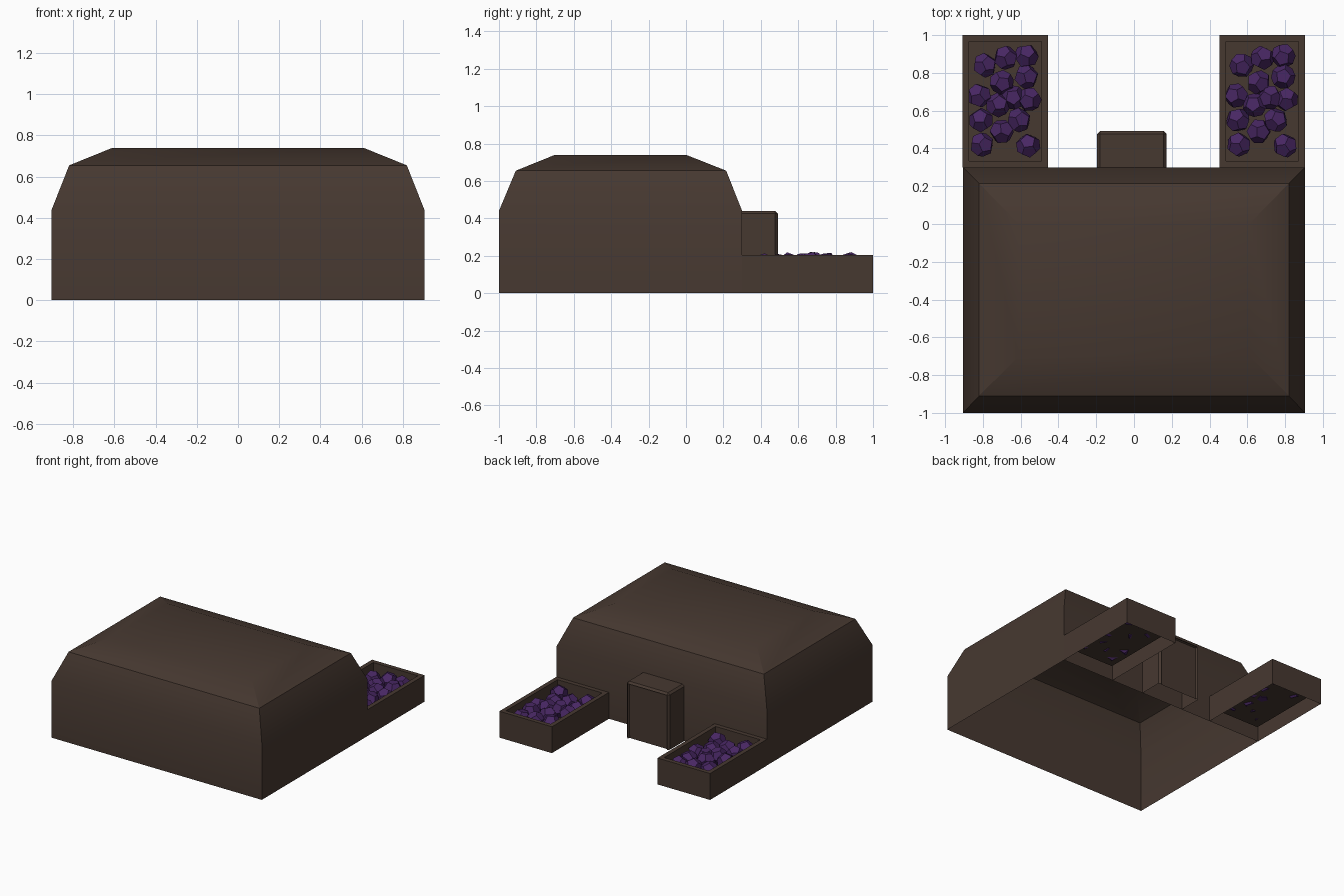
import bpy, bmesh, math, random
from mathutils import Vector, Euler

if "Cube" in bpy.data.objects:
    bpy.data.objects.remove(bpy.data.objects["Cube"])

random.seed(4)


def material(name, rgb):
    m = bpy.data.materials.new(name)
    m.diffuse_color = (*rgb, 1)
    m.use_nodes = True
    m.node_tree.nodes["Principled BSDF"].inputs["Base Color"].default_value = m.diffuse_color
    return m


BROWN = material("dark brown", (0.062, 0.040, 0.030))
PURPLE = material("deep purple", (0.065, 0.020, 0.125))


def finish(name, bm, mat, smooth=False):
    me = bpy.data.meshes.new(name)
    bm.to_mesh(me)
    bm.free()
    me.materials.append(mat)
    ob = bpy.data.objects.new(name, me)
    bpy.context.collection.objects.link(ob)
    if smooth:
        bpy.context.view_layer.objects.active = ob
        ob.select_set(True)
        bpy.ops.object.shade_smooth_by_angle(angle=math.radians(30))
        ob.select_set(False)
    return ob


def loft(name, rings, smooth=False):
    """Open-bottomed shell through rectangles (x0, x1, y0, y1, z), capped by the last."""
    bm = bmesh.new()
    loops = [[bm.verts.new(p) for p in ((a, c, z), (b, c, z), (b, d, z), (a, d, z))]
             for a, b, c, d, z in rings]
    for lo, hi in zip(loops, loops[1:]):
        for i in range(4):
            j = (i + 1) % 4
            bm.faces.new((lo[i], lo[j], hi[j], hi[i]))
    bm.faces.new(loops[-1])
    return finish(name, bm, BROWN, smooth)


# Main building: straight walls, steep shoulder, shallow roof
loft("building_shell", [
    (-0.905, 0.905, -1.0, 0.30, 0.0),
    (-0.905, 0.905, -1.0, 0.30, 0.44),
    (-0.82, 0.82, -0.91, 0.215, 0.655),
    (-0.61, 0.61, -0.70, 0.0, 0.74)], smooth=True)

# Storage bins: outer wall, rim, inner wall, raised floor
for side, x0 in (("left", -0.907), ("right", 0.453)):
    x1, t = x0 + 0.452, 0.034
    inner = (x0 + t, x1 - t, 0.30 + t, 1.0 - t)
    loft(side + "_bin", [
        (x0, x1, 0.30, 1.0, 0.0), (x0, x1, 0.30, 1.0, 0.205),
        (*inner, 0.205), (*inner, 0.09)])

# Doorway: open box with chamfered outer edges and a recessed door panel
X0, X1, Y0, Y1, H, C = -0.195, 0.172, 0.30, 0.492, 0.44, 0.015
bm = bmesh.new()
bmesh.ops.create_cube(bm, size=1)
for v in bm.verts:
    v.co = Vector((X0 if v.co.x < 0 else X1, Y0 if v.co.y < 0 else Y1, 0 if v.co.z < 0 else H))
bmesh.ops.delete(bm, geom=[f for f in bm.faces if f.normal.z < -0.5 or f.normal.y < -0.5],
                 context='FACES_ONLY')
edges = [e for e in bm.edges if len(e.link_faces) == 2]
bmesh.ops.bevel(bm, geom=edges, offset=C, segments=1, affect='EDGES')
bm.normal_update()
front = max(bm.faces, key=lambda f: f.calc_center_median().y)
bmesh.ops.inset_region(bm, faces=[front], thickness=0.008)
for v in front.verts:
    v.co.y -= 0.014
    if v.co.z < 0.05:
        v.co.z = 0.0
finish("doorway", bm, BROWN)

# Twelve-sided ore lumps heaped in each bin
bm = bmesh.new()
bmesh.ops.create_icosphere(bm, subdivisions=1, radius=1)
CORNERS = [f.calc_center_median().normalized() for f in bm.faces]
bm.free()
SPOTS = [(-.79, .84), (-.68, .88), (-.57, .89), (-.70, .75), (-.57, .78), (-.82, .68),
         (-.72, .63), (-.64, .67), (-.555, .66), (-.81, .55), (-.70, .49), (-.61, .55),
         (-.805, .42), (-.56, .415)]
for side, dx in (("left", 0), ("right", 1.36)):
    bm = bmesh.new()
    for x, y in SPOTS:
        rot = Euler([random.uniform(0, 6.28) for _ in range(3)]).to_matrix()
        c = Vector((x + dx, y, random.uniform(0.138, 0.158)))
        vs = [bm.verts.new(c + rot @ p * 0.066) for p in CORNERS]
        bmesh.ops.convex_hull(bm, input=vs)
    bmesh.ops.dissolve_limit(bm, angle_limit=0.05, verts=bm.verts, edges=bm.edges)
    bmesh.ops.recalc_face_normals(bm, faces=bm.faces)
    finish(side + "_ore", bm, PURPLE)
